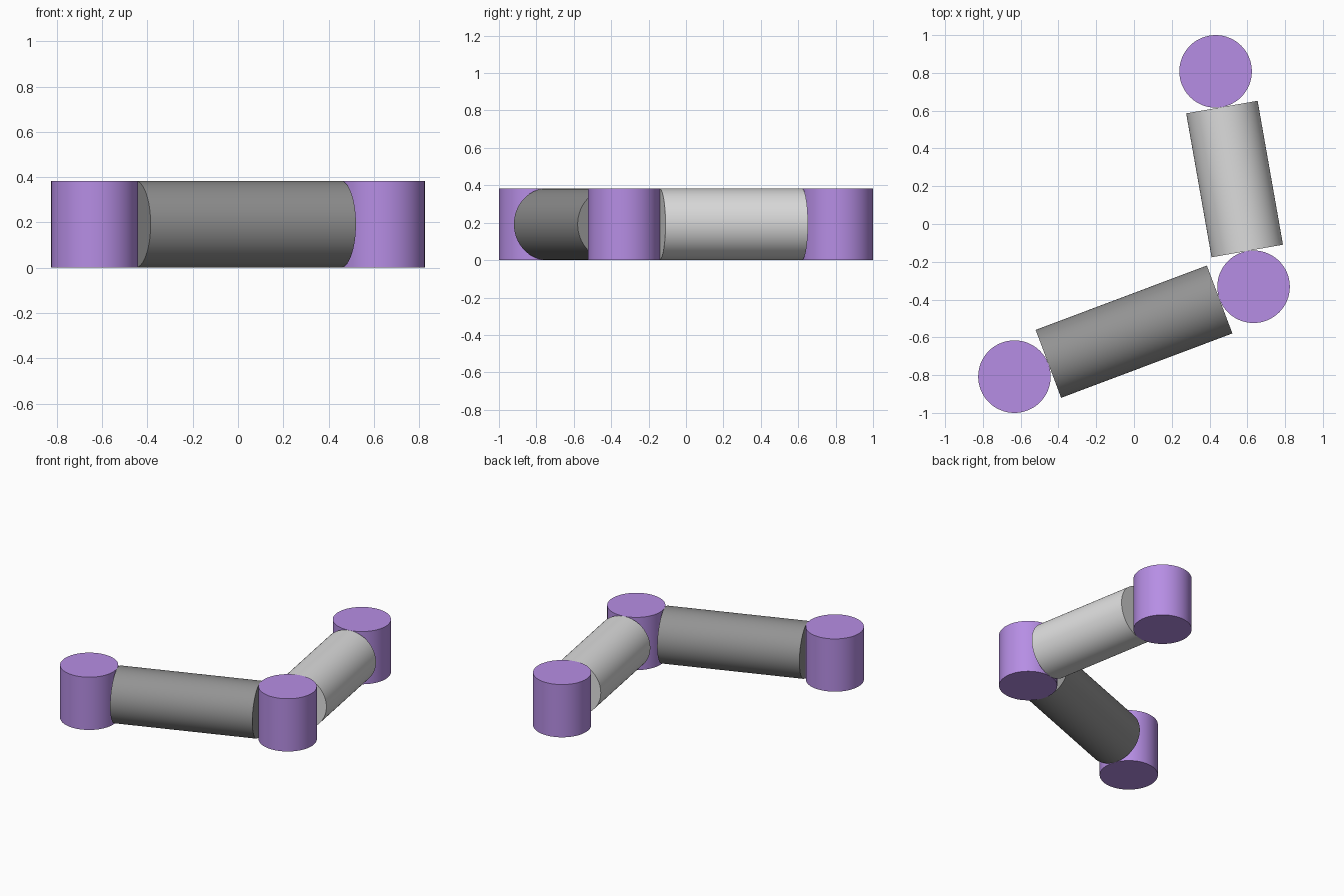
import bpy
from mathutils import Vector

cube = bpy.data.objects.get("Cube")
if cube:
    bpy.data.objects.remove(cube, do_unlink=True)

R = 0.192  # shared radius of posts and bars


def material(name, rgb):
    mat = bpy.data.materials.new(name)
    mat.use_nodes = True
    color = (*rgb, 1)
    mat.diffuse_color = color
    mat.node_tree.nodes["Principled BSDF"].inputs["Base Color"].default_value = color
    return mat


purple = material("purple", (0.47, 0.27, 0.78))
dark_gray = material("dark gray", (0.29, 0.29, 0.29))
light_gray = material("light gray", (0.72, 0.72, 0.72))


def cylinder(name, start, end, mat):
    """Smooth cylinder spanning two points."""
    axis = end - start
    bpy.ops.mesh.primitive_cylinder_add(
        vertices=64, radius=R, depth=axis.length, location=(start + end) / 2,
        rotation=axis.to_track_quat("Z", "Y").to_euler())
    obj = bpy.context.object
    obj.name = name
    obj.data.materials.append(mat)
    bpy.ops.object.shade_smooth_by_angle()


# Upright joint posts
joints = {
    "right_post": Vector((-0.633, -0.808, 0)),
    "corner_post": Vector((0.633, -0.332, 0)),
    "back_post": Vector((0.432, 0.808, 0)),
}
for name, base in joints.items():
    cylinder(name, base, base + Vector((0, 0, 2 * R)), purple)


# Lying bars, each touching the posts at its ends
def bar(name, first, second, mat):
    lift = Vector((0, 0, R))
    a, b = joints[first] + lift, joints[second] + lift
    inset = (b - a).normalized() * R
    cylinder(name, a + inset, b - inset, mat)


bar("long_bar", "right_post", "corner_post", dark_gray)
bar("short_bar", "corner_post", "back_post", light_gray)
